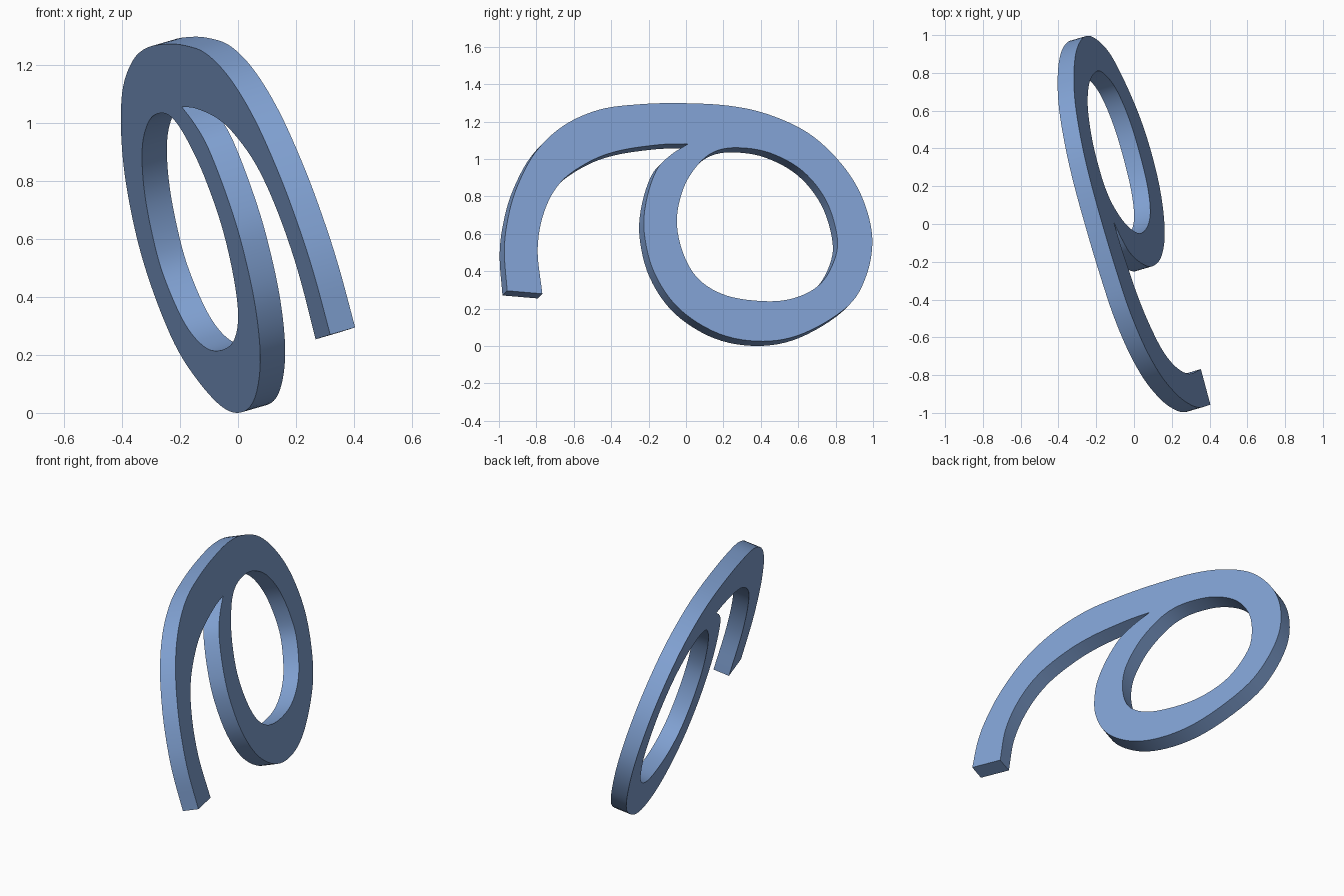
import bpy, bmesh
from mathutils import Vector

if "Cube" in bpy.data.objects:
    bpy.data.objects.remove(bpy.data.objects["Cube"])

# Outline of the front face seen from the right (y, z); the face lies in a tilted plane
OUTER = [(-.955, .301), (-.97, .504), (-.955, .665), (-.906, .847), (-.805, 1.04),
         (-.655, 1.183), (-.463, 1.269), (-.249, 1.298), (-.019, 1.304), (.233, 1.29),
         (.447, 1.242), (.66, 1.141), (.832, .98), (.944, .798), (.997, .584),
         (.965, .381), (.865, .217), (.634, .075), (.414, .031), (.179, .071),
         (-.035, .205), (-.168, .397), (-.222, .611), (-.211, .782), (-.158, .943),
         (-.083, 1.025), (.013, 1.087)]
STEM_INNER = [(.013, 1.087), (-.142, 1.082), (-.356, 1.05), (-.516, .991), (-.666, .884),
              (-.755, .729), (-.792, .526), (-.767, .285)]
HOLE = [(-.048, .675), (-.013, .847), (.061, .97), (.152, 1.044), (.275, 1.066),
        (.447, 1.039), (.623, .943), (.751, .782), (.81, .584), (.789, .451),
        (.714, .333), (.586, .264), (.43, .245), (.222, .274), (.072, .36), (-.013, .499)]
NORMAL = Vector((1, .293, .291)).normalized()
THICKNESS = .093


def smooth_path(points, closed=False, steps=6):
    """Catmull-Rom curve through the points (last point left out)."""
    p = [Vector(q) for q in points]
    n = len(p)
    p = [p[-1]] + p + p[:2] if closed else [2 * p[0] - p[1]] + p + [2 * p[-1] - p[-2]]
    out = []
    for i in range(n if closed else n - 1):
        a, b, c, d = p[i:i + 4]
        for s in range(steps):
            t = s / steps
            out.append(.5 * (2 * b + (c - a) * t + (2 * a - 5 * b + 4 * c - d) * t ** 2
                             + (3 * b - a - 3 * c + d) * t ** 3))
    return out


def add_loop(bm, path):
    vs = [bm.verts.new((.215 - .293 * y - .291 * z, y, z)) for y, z in path]
    return [bm.edges.new((vs[i - 1], vs[i])) for i in range(len(vs))]


# Flat face with its hole, then thickened backwards
bm = bmesh.new()
outline = smooth_path(OUTER) + smooth_path(STEM_INNER) + [Vector(STEM_INNER[-1])]
edges = add_loop(bm, outline) + add_loop(bm, smooth_path(HOLE, True))
bmesh.ops.triangle_fill(bm, edges=edges, use_beauty=True, normal=NORMAL)
ext = bmesh.ops.extrude_face_region(bm, geom=bm.faces[:], use_keep_orig=True)
back = [v for v in ext["geom"] if isinstance(v, bmesh.types.BMVert)]
bmesh.ops.translate(bm, verts=back, vec=-NORMAL * THICKNESS)
bmesh.ops.recalc_face_normals(bm, faces=bm.faces[:])

# Stand on the floor, centred
for axis, ratio in ((0, .5), (1, .5), (2, 0)):
    vals = [v.co[axis] for v in bm.verts]
    shift = min(vals) + (max(vals) - min(vals)) * ratio
    for v in bm.verts:
        v.co[axis] -= shift

mesh = bpy.data.meshes.new("curled_band")
bm.to_mesh(mesh)
bm.free()
band = bpy.data.objects.new("curled_band", mesh)
bpy.context.collection.objects.link(band)
bpy.context.view_layer.objects.active = band
band.select_set(True)
bpy.ops.object.shade_smooth_by_angle()

mat = bpy.data.materials.new("blue")
mat.diffuse_color = (.22, .36, .65, 1)
mat.use_nodes = True
mat.node_tree.nodes["Principled BSDF"].inputs["Base Color"].default_value = mat.diffuse_color
mesh.materials.append(mat)
